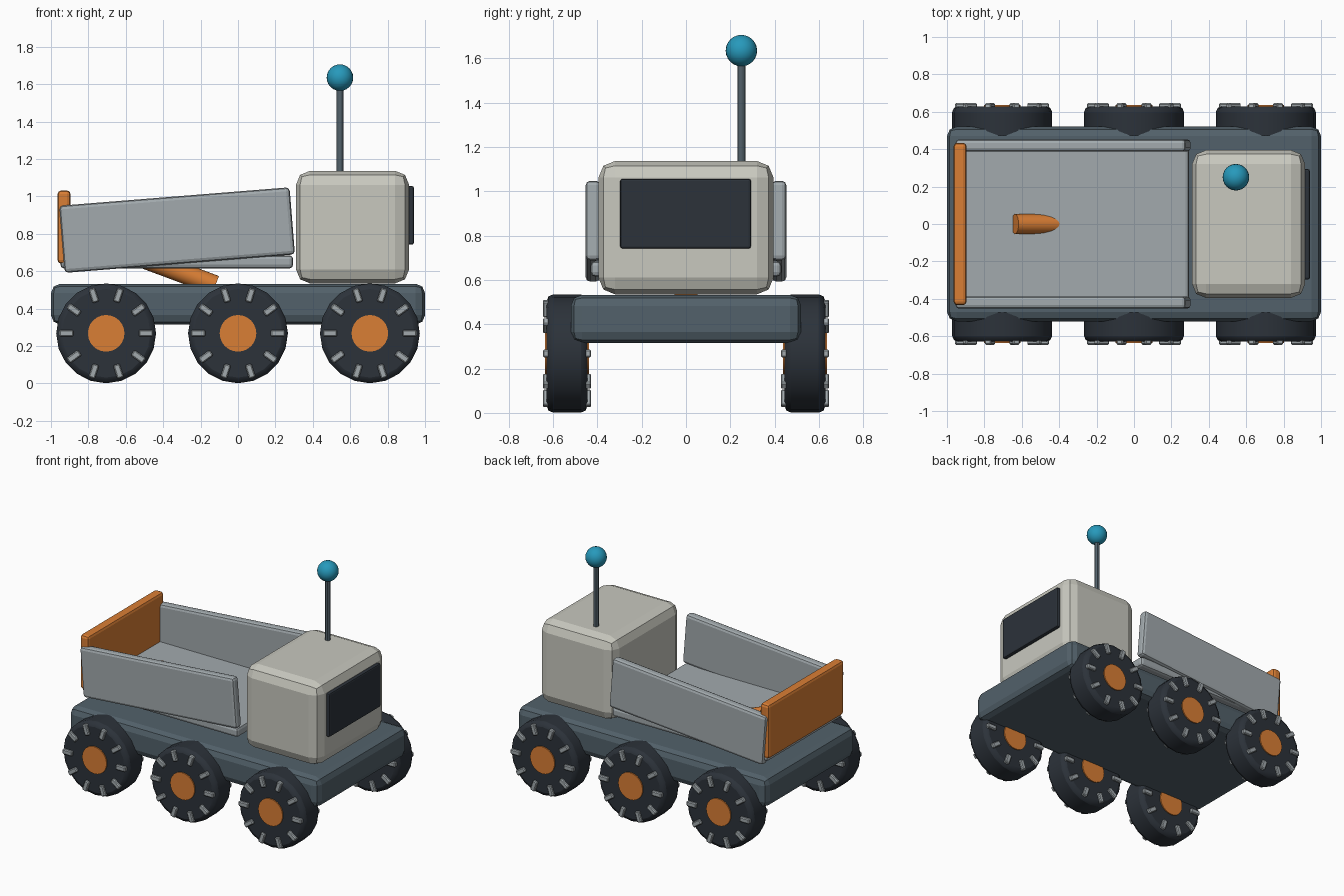
import bpy
from math import radians, cos, sin, pi

if "Cube" in bpy.data.objects:
    bpy.data.objects.remove(bpy.data.objects["Cube"])


def material(name, rgb):
    m = bpy.data.materials.new(name)
    m.diffuse_color = (*rgb, 1)
    m.use_nodes = True
    m.node_tree.nodes["Principled BSDF"].inputs["Base Color"].default_value = m.diffuse_color
    return m


SLATE = material("slate", (0.085, 0.12, 0.145))
CREAM = material("cream", (0.58, 0.58, 0.52))
GREY = material("panel_grey", (0.36, 0.40, 0.42))
ORANGE = material("orange", (0.70, 0.21, 0.035))
RUBBER = material("rubber", (0.025, 0.032, 0.042))
BLUE = material("blue", (0.02, 0.32, 0.50))


def finish(name, mat, bevel=0, segments=2):
    ob = bpy.context.object
    ob.name = name
    ob.data.materials.append(mat)
    if bevel:
        b = ob.modifiers.new("bevel", 'BEVEL')
        b.width, b.segments, b.limit_method = bevel, segments, 'ANGLE'
    return ob


def box(name, x, y, z, mat, bevel=0, tilt=0, segments=2):
    """Box from (min, max) ranges, tilted about y through its centre."""
    r = (x, y, z)
    bpy.ops.mesh.primitive_cube_add(size=1, location=[(a + b) / 2 for a, b in r])
    ob = bpy.context.object
    ob.scale = [b - a for a, b in r]
    bpy.ops.object.transform_apply(location=False, rotation=False, scale=True)
    ob.rotation_euler.y = tilt
    return finish(name, mat, bevel, segments)


def cylinder(name, loc, radius, depth, mat, rot=(0, 0, 0), sides=24, bevel=0):
    bpy.ops.mesh.primitive_cylinder_add(vertices=sides, radius=radius, depth=depth,
                                        location=loc, rotation=rot)
    bpy.ops.object.shade_smooth_by_angle(angle=radians(30))
    return finish(name, mat, bevel)


# Chassis and cabin
box("chassis", (-1, 1), (-0.52, 0.52), (0.315, 0.533), SLATE, 0.05)
box("cabin", (0.31, 0.915), (-0.395, 0.395), (0.535, 1.137), CREAM, 0.075)
box("windscreen", (0.89, 0.94), (-0.297, 0.293), (0.742, 1.056), RUBBER, 0.01)

# Antenna
cylinder("antenna_mast", (0.545, 0.25, 1.35), 0.018, 0.52, SLATE, sides=12)
bpy.ops.mesh.primitive_uv_sphere_add(segments=24, ring_count=12, radius=0.071,
                                     location=(0.545, 0.25, 1.635))
bpy.ops.object.shade_smooth()
finish("antenna_ball", BLUE)

# Cargo bed: level floor, tilted sides, upright tailgate
box("bed_floor", (-0.95, 0.295), (-0.43, 0.43), (0.615, 0.685), GREY, 0.02)
for s, side in ((-1, "right"), (1, "left")):
    y = sorted((s * 0.387, s * 0.453))
    box(f"bed_side_{side}", (-0.943, 0.292), y, (0.64, 1.0), GREY, 0.02, -0.08)
box("tailgate", (-0.965, -0.895), (-0.434, 0.434), (0.64, 1.032), ORANGE, 0.02)

# Lift piston under the bed
cylinder("lift_piston", (-0.378, 0, 0.621), 0.053, 0.55, ORANGE,
         rot=(0, radians(110.5), 0))

# Wheels with hubs and cleats that run through the tyre
for s, side in ((-1, "right"), (1, "left")):
    for i, x in enumerate((-0.705, 0, 0.705)):
        tag = f"{side}_{i + 1}"
        c = (x, s * 0.537, 0.268)
        cylinder(f"tyre_{tag}", c, 0.267, 0.184, RUBBER, (pi / 2, 0, 0), 20, 0.03)
        cylinder(f"hub_{tag}", c, 0.098, 0.2, ORANGE, (pi / 2, 0, 0))
        for k in range(10):
            a = k * pi / 5
            cx, cz = x + 0.213 * cos(a), c[2] + 0.213 * sin(a)
            box(f"cleat_{tag}_{k + 1}", (cx - 0.038, cx + 0.038),
                (c[1] - 0.109, c[1] + 0.109), (cz - 0.018, cz + 0.018),
                GREY, 0.006, -a, 1)
